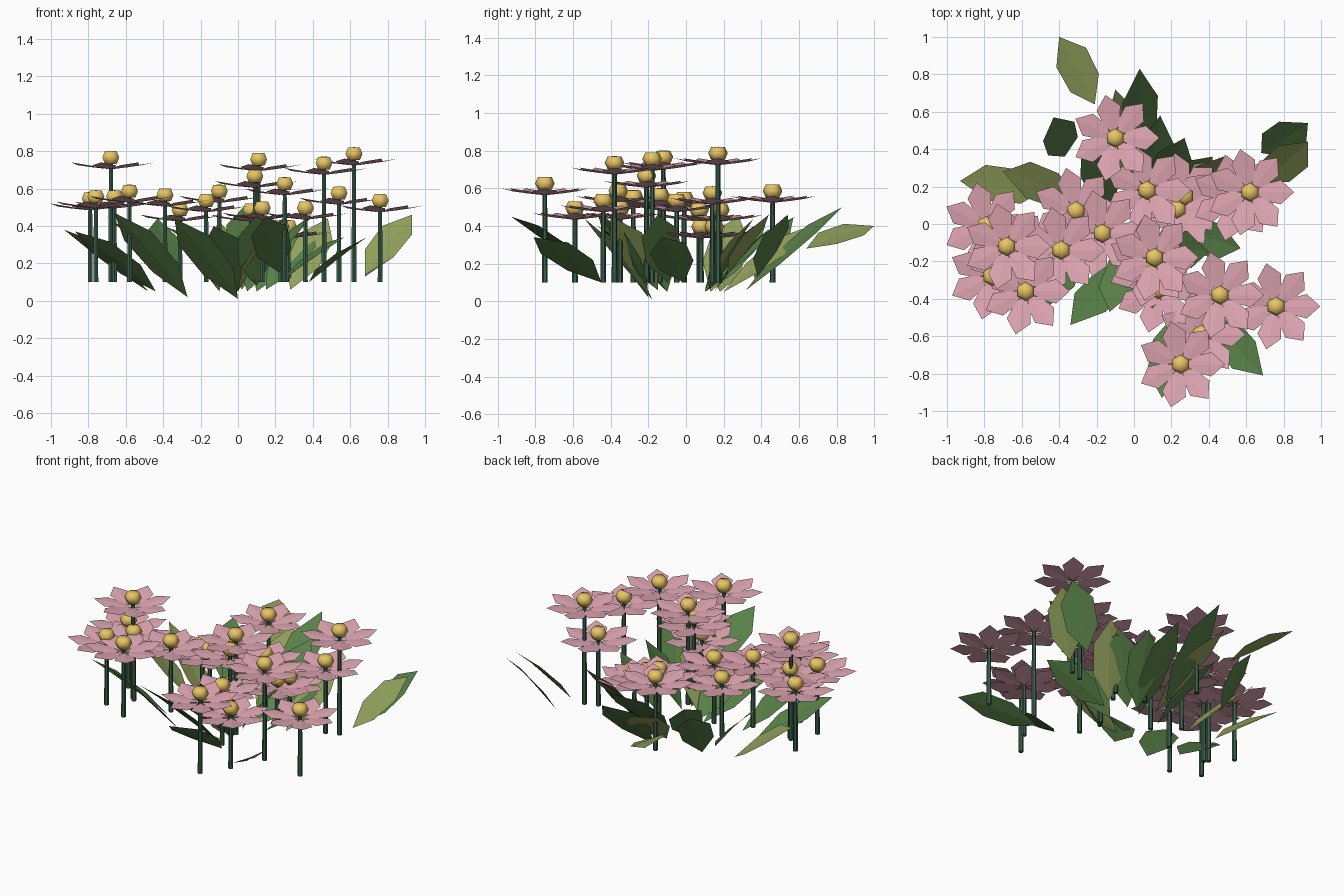
import bpy, bmesh, math
from mathutils import Vector

if "Cube" in bpy.data.objects:
    bpy.data.objects.remove(bpy.data.objects["Cube"])


def material(name, rgb):
    m = bpy.data.materials.new(name)
    m.diffuse_color = (*rgb, 1)
    m.use_nodes = True
    m.node_tree.nodes["Principled BSDF"].inputs["Base Color"].default_value = m.diffuse_color
    return m


PINK = material("petal_pink", (0.76, 0.39, 0.46))
GOLD = material("centre_gold", (0.80, 0.56, 0.13))
STEM = material("stem_green", (0.045, 0.12, 0.075))
GREEN = material("leaf_green", (0.10, 0.22, 0.065))
OLIVE = material("leaf_olive", (0.29, 0.36, 0.11))


def finish(bm, name, mat, smooth=False):
    for f in bm.faces:
        f.smooth = smooth
    me = bpy.data.meshes.new(name)
    bm.to_mesh(me)
    bm.free()
    me.materials.append(mat)
    ob = bpy.data.objects.new(name, me)
    bpy.context.collection.objects.link(ob)
    return ob


def blade(bm, base, tip, half, side, up, stations, fold):
    """Pointed blade folded along its midrib; stations = (along, width, lift)."""
    def point(t, w, lift):
        return base.lerp(tip, t) + side * (w * half) + up * (lift + abs(w) * fold)
    mids = [bm.verts.new(point(t, 0, l)) for t, w, l in stations]
    for s in (1, -1):
        edge = [bm.verts.new(point(t, s * w, l)) for t, w, l in stations[1:-1]]
        loop = mids + edge[::-1]
        bm.faces.new(loop if s > 0 else loop[::-1]).normal_update()


# Flower heads: x, y and height of the golden centre
flowers = [
    (-.79, -.01, .55), (-.68, -.12, .77), (-.76, -.28, .56), (-.66, -.14, .56),
    (-.58, -.36, .59), (-.39, -.14, .57), (-.31, .07, .49), (-.17, -.05, .54),
    (-.10, .46, .59), (.07, .18, .49), (.23, .08, .40), (.27, .15, .40),
    (.11, -.18, .76), (.09, -.21, .67), (.13, -.35, .50), (.46, -.38, .74),
    (.76, -.44, .54), (.36, -.59, .50), (.25, -.75, .63), (.62, .17, .79),
    (.54, .14, .58)]

petal_shape = [(0, 0, 0), (.36, .72, 0), (.68, 1, 0), (1, 0, 0)]
petals, centres, stems = bmesh.new(), bmesh.new(), bmesh.new()
Z = Vector((0, 0, 1))
for x, y, z in flowers:
    # Seven petals rising slightly outward
    for k in range(7):
        a = k * math.tau / 7
        out = Vector((math.cos(a), math.sin(a), 0))
        side = Z.cross(out)
        c = Vector((x, y, z - .066))
        blade(petals, c + out * .01, c + out * .236 + Z * .036, .065, side, Z,
              petal_shape, -.004)
    # Rounded low-poly centre with flattened poles
    made = bmesh.ops.create_uvsphere(centres, u_segments=6, v_segments=4, radius=1)
    for v in made["verts"]:
        h = max(-.75, min(.75, v.co.z))
        v.co = Vector((x + v.co.x * .052, y + v.co.y * .052, z - .004 + h * .047))
    # Straight six-sided stem
    h = z - .03 - .1
    made = bmesh.ops.create_cone(stems, cap_ends=True, segments=6, radius1=.015,
                                 radius2=.012, depth=h)
    bmesh.ops.translate(stems, verts=made["verts"], vec=(x, y, .1 + h / 2))
finish(petals, "petals", PINK)
finish(centres, "flower_centres", GOLD, smooth=True)
finish(stems, "stems", STEM)

# Leaves: base point then tip point
green = [
    (-.27, -.20, .02, -.66, -.47, .47), (0, -.18, .01, -.34, -.54, .44),
    (.02, .32, .06, .03, .83, .50), (-.37, .36, .12, -.43, .57, .44),
    (.68, .38, .13, .93, .54, .46), (.22, -.01, .10, .57, -.13, .34),
    (.38, -.45, .10, .69, -.81, .34), (.22, -.48, .15, .15, -.93, .45),
    (.10, .15, .05, .27, .46, .40), (.15, .12, .06, .42, .36, .40),
    (-.10, .10, .05, -.28, .42, .40), (.05, .10, .05, .14, .58, .45),
    (.10, -.20, .08, .10, -.45, .46), (-.44, -.10, .05, -.87, -.28, .37),
    (.10, -.10, .10, .40, -.15, .46), (0, -.10, .05, -.13, -.47, .40)]
olive = [
    (-.48, .18, .05, -.93, .23, .38), (-.30, .13, .05, -.70, .28, .45),
    (-.21, .64, .28, -.40, 1.0, .40), (.68, .22, .14, .93, .44, .46),
    (0, .2, .05, -.10, .72, .42), (0, -.15, .06, .25, -.40, .45),
    (.28, .10, .06, .48, .36, .44)]
leaf_shape = [(0, 0, 0), (.32, .95, .012), (.70, 1, .012), (1, 0, 0)]
ROLL = .33   # every leaf leans to the same side of its rib
for name, mat, values in (("green_leaves", GREEN, green), ("olive_leaves", OLIVE, olive)):
    bm = bmesh.new()
    for row in values:
        base, tip = Vector(row[:3]), Vector(row[3:])
        d = (tip - base).normalized()
        side = Z.cross(d).normalized()
        up = d.cross(side)
        side, up = (side * math.cos(ROLL) + up * math.sin(ROLL),
                    up * math.cos(ROLL) - side * math.sin(ROLL))
        blade(bm, base, tip, .10, side, up, leaf_shape, .006)
    finish(bm, name, mat)
